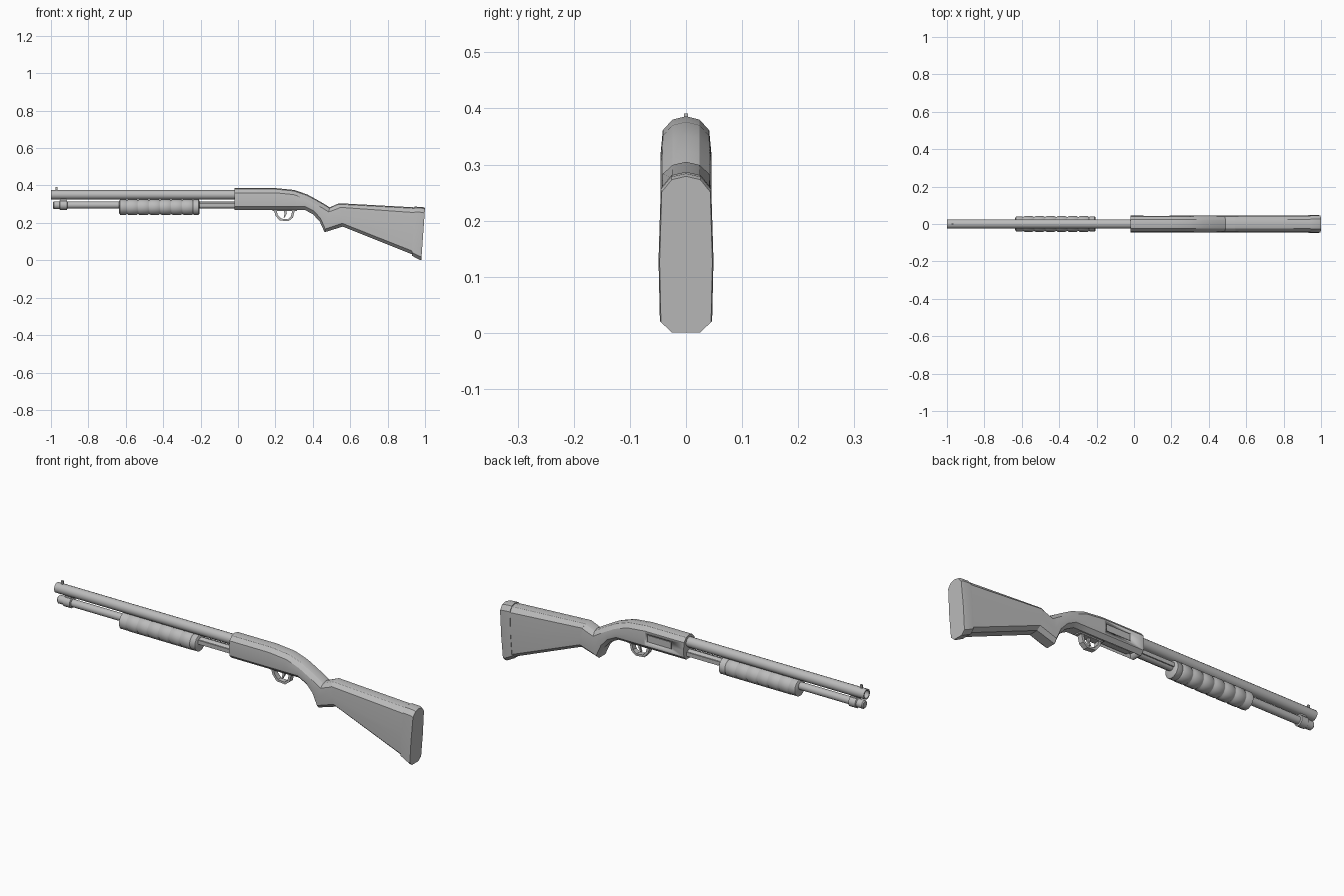
import bpy, bmesh, math
from mathutils import Vector

cube = bpy.data.objects.get("Cube")
if cube:
    bpy.data.objects.remove(cube, do_unlink=True)

GREY = (0.5, 0.5, 0.5, 1)
mat = bpy.data.materials.new("neutral grey")
mat.use_nodes = True
mat.diffuse_color = GREY
mat.node_tree.nodes["Principled BSDF"].inputs["Base Color"].default_value = GREY


def finish(name, bm, angle=30):
    bmesh.ops.recalc_face_normals(bm, faces=bm.faces)
    me = bpy.data.meshes.new(name)
    bm.to_mesh(me)
    bm.free()
    me.materials.append(mat)
    ob = bpy.data.objects.new(name, me)
    bpy.context.collection.objects.link(ob)
    bpy.ops.object.select_all(action='DESELECT')
    ob.select_set(True)
    bpy.context.view_layer.objects.active = ob
    bpy.ops.object.shade_smooth_by_angle(angle=math.radians(angle))
    return ob


def loft(name, rings, closed=False, angle=30):
    """Bridge equal rings of points; cap the ends unless closed into a loop."""
    bm = bmesh.new()
    vs = [[bm.verts.new(p) for p in r] for r in rings]
    n = len(vs[0])
    pairs = list(zip(vs, vs[1:])) + ([(vs[-1], vs[0])] if closed else [])
    for a, b in pairs:
        for i in range(n):
            j = (i + 1) % n
            bm.faces.new((a[i], a[j], b[j], b[i]))
    if not closed:
        bm.faces.new(vs[0])
        bm.faces.new(vs[-1])
    return finish(name, bm, angle)


def lathe(name, z, profile, sides=12):
    """Spin an (x, radius) profile round a lengthwise axis at height z."""
    rings = []
    for x, r in profile:
        angles = [2 * math.pi * (i + 0.5) / sides for i in range(sides)]
        rings.append([(x, r * math.cos(a), z + r * math.sin(a)) for a in angles])
    return loft(name, rings, angle=35)


def box(name, x, y, z):
    bm = bmesh.new()
    bmesh.ops.create_cube(bm, size=1)
    for v in bm.verts:
        v.co = [lo + (c + 0.5) * (hi - lo) for c, (lo, hi) in zip(v.co, (x, y, z))]
    return finish(name, bm)


def cut(ob, x, y, z):
    cutter = box("cutter", x, y, z)
    cutter.hide_render = True
    mod = ob.modifiers.new("cut", 'BOOLEAN')
    mod.object = cutter
    mod.solver = 'EXACT'
    bpy.context.view_layer.objects.active = ob
    bpy.ops.object.modifier_apply(modifier=mod.name)
    bpy.data.objects.remove(cutter, do_unlink=True)


def body_ring(xt, zt, xb, zb, w, side=0.025):
    """Ten-sided upright section between a top and a bottom point."""
    top, bot = Vector((xt, 0, zt)), Vector((xb, 0, zb))
    length = (top - bot).length
    down = (bot - top) / length
    half = [(0.54 * w, 0.006), (0.92 * w, side), (w, 0.55 * length),
            (0.95 * w, length - 0.018), (0.54 * w, length)]
    pts = [(0, 0)] + half + [(-y, d) for y, d in reversed(half)]
    return [top + down * d + Vector((0, y, 0)) for y, d in pts]


# Receiver flowing into the wrist and grip
receiver = loft("receiver_and_grip", [body_ring(*s) for s in (
    (-0.018, 0.386, -0.018, 0.27, 0.045), (0.20, 0.386, 0.20, 0.27, 0.045),
    (0.30, 0.376, 0.285, 0.27, 0.045), (0.37, 0.352, 0.355, 0.27, 0.045),
    (0.42, 0.325, 0.40, 0.247, 0.045), (0.46, 0.302, 0.437, 0.207, 0.045),
    (0.49, 0.283, 0.463, 0.15, 0.045), (0.54, 0.305, 0.56, 0.18, 0.045))])
cut(receiver, (0.05, 0.19), (0.034, 0.08), (0.307, 0.347))    # ejection port
cut(receiver, (0.0, 0.18), (-0.024, 0.024), (0.2, 0.292))     # loading port
box("bolt", (0.055, 0.185), (0.028, 0.038), (0.312, 0.342))
box("shell_lifter", (0.03, 0.18), (-0.014, 0.014), (0.276, 0.293))

# Shoulder stock and its slightly larger pad
loft("stock", [body_ring(*s) for s in (
    (0.54, 0.305, 0.56, 0.18, 0.045, 0.022),
    (0.945, 0.283, 0.935, 0.03, 0.046, 0.028))])
loft("butt_pad", [body_ring(*s) for s in (
    (0.945, 0.287, 0.93, 0.024, 0.048, 0.028),
    (0.99, 0.284, 0.97, 0.003, 0.049, 0.028),
    (1.0, 0.279, 0.98, 0.001, 0.047, 0.028))])

# Hollow barrel and front sight bead
lathe("barrel", 0.35, [(-0.9, 0.004), (-0.9, 0.019), (-1.0, 0.019), (-1.0, 0.025),
                       (0.0, 0.025)], 16)
box("front_sight", (-0.977, -0.966), (-0.004, 0.004), (0.37, 0.391))

# Magazine tube with stepped end cap
lathe("magazine_tube", 0.295, [(-0.92, 0.019), (0.0, 0.019)])
lathe("magazine_cap", 0.295, [(-0.99, 0.016), (-0.985, 0.021), (-0.955, 0.021),
                              (-0.952, 0.026), (-0.915, 0.026), (-0.912, 0.019)])
box("barrel_lug", (-0.95, -0.917), (-0.01, 0.01), (0.31, 0.335))

# Ribbed pump handle
ribs = [(-0.635, 0.034), (-0.63, 0.042), (-0.60, 0.042), (-0.595, 0.039)]
start, step = -0.592, 0.0592
for i in range(6):
    x = start + i * step
    ribs += [(x, 0.039), (x + 0.006, 0.043), (x + step - 0.01, 0.043),
             (x + step - 0.004, 0.039)]
ribs += [(-0.236, 0.042), (-0.21, 0.042), (-0.205, 0.034)]
lathe("pump_handle", 0.284, ribs)

# Action bars joining the pump to the receiver
for name, s in (("left_action_bar", 1), ("right_action_bar", -1)):
    box(name, (-0.22, 0.0), sorted((s * 0.017, s * 0.023)), (0.287, 0.307))

# Trigger guard: a flat strap following an angular loop
outer = [(0.19, 0.275), (0.2, 0.24), (0.222, 0.213), (0.27, 0.209), (0.294, 0.228), (0.306, 0.275)]
inner = [(0.204, 0.275), (0.212, 0.244), (0.23, 0.223), (0.265, 0.219), (0.283, 0.234), (0.293, 0.275)]
loft("trigger_guard", [[(ox, -0.013, oz), (ox, 0.013, oz), (ix, 0.013, iz), (ix, -0.013, iz)]
                       for (ox, oz), (ix, iz) in zip(outer, inner)])
box("guard_plate", (0.185, 0.315), (-0.016, 0.016), (0.264, 0.275))

# Curved trigger
loft("trigger", [[(x, -0.005, z), (x, 0.005, z), (x + t, 0.005, z), (x + t, -0.005, z)]
                 for x, z, t in ((0.242, 0.27, 0.016), (0.25, 0.25, 0.011), (0.244, 0.23, 0.006))])
